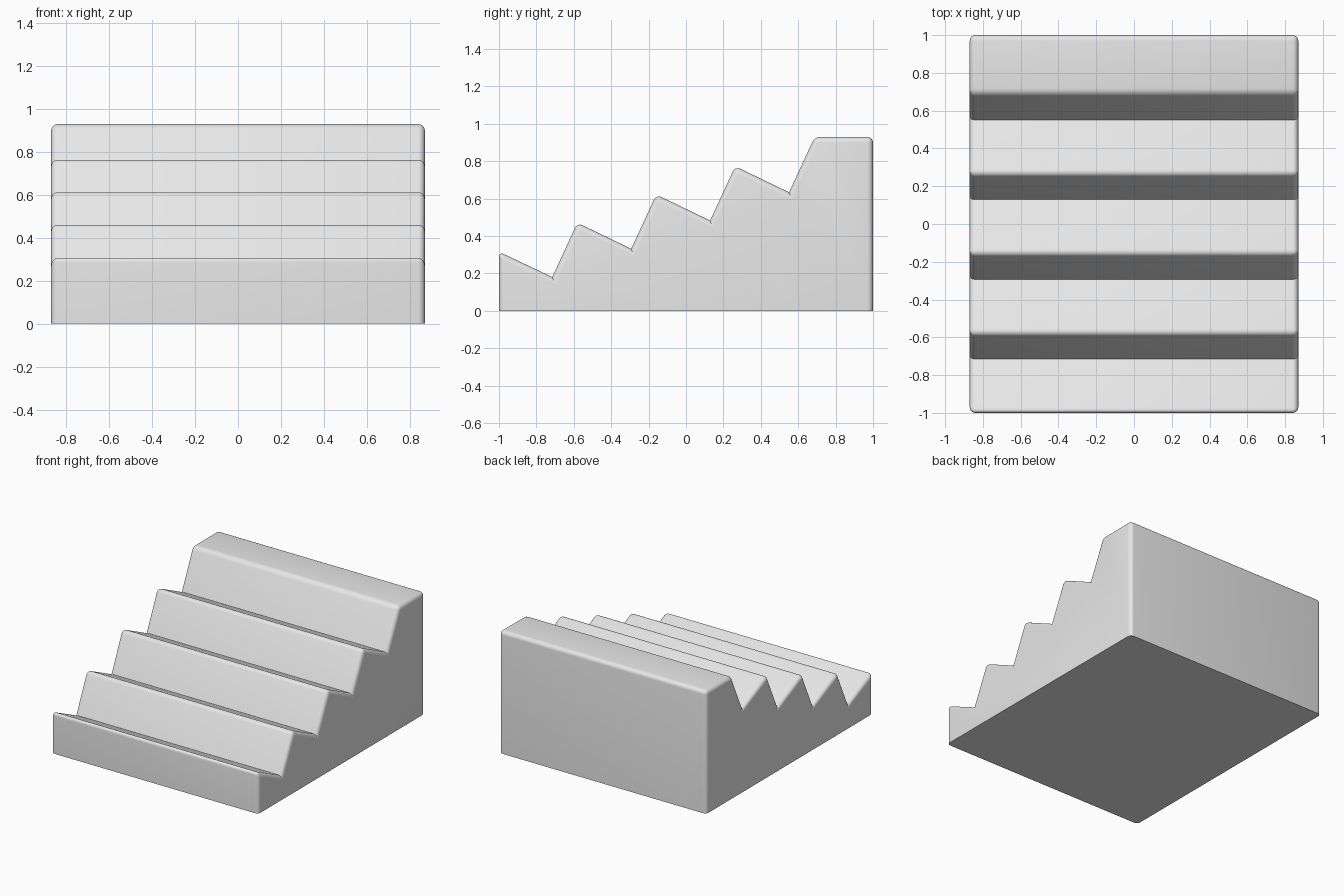
import bpy
import bmesh
import math

cube = bpy.data.objects.get("Cube")
if cube:
    bpy.data.objects.remove(cube, do_unlink=True)

HALF_W, TOP, VALLEYS = 0.87, 0.93, 4
RUN, RISE = 0.422, 0.151            # spacing between steps
VALLEY = (-0.715, 0.181)            # first notch
PEAK = (-0.581, 0.471)              # first crest behind it

# Side profile: raked treads and risers up to a flat top
profile = [(-1, 0), (-1, 0.316)]
notches = set()
for i in range(VALLEYS):
    dy, dz = i * RUN, i * RISE
    notches.add(len(profile))
    profile.append((VALLEY[0] + dy, VALLEY[1] + dz))
    if i < VALLEYS - 1:
        profile.append((PEAK[0] + dy, PEAK[1] + dz))
profile += [(0.688, TOP), (1, TOP), (1, 0)]

# Extrude the profile across the width
bm = bmesh.new()
right = [bm.verts.new((-HALF_W, y, z)) for y, z in profile]
left = [bm.verts.new((HALF_W, y, z)) for y, z in profile]
n = len(profile)
bm.faces.new(right)
bm.faces.new(left[::-1])
for i in range(n):
    j = (i + 1) % n
    bm.faces.new((right[i], left[i], left[j], right[j]))
bmesh.ops.recalc_face_normals(bm, faces=bm.faces)

# Round everything except the base outline and the inner notch lines
notch_pairs = [{right[i], left[i]} for i in notches]
edges = [e for e in bm.edges
         if any(v.co.z > 0.01 for v in e.verts) and set(e.verts) not in notch_pairs]
bmesh.ops.bevel(bm, geom=edges, offset=0.03, offset_type='OFFSET', segments=5,
                profile=0.5, affect='EDGES', clamp_overlap=True)

mesh = bpy.data.meshes.new("stepped_block")
bm.to_mesh(mesh)
bm.free()
block = bpy.data.objects.new("stepped_block", mesh)
bpy.context.collection.objects.link(block)

# Plain grey finish
grey = bpy.data.materials.new("light_grey")
grey.use_nodes = True
colour = (0.8, 0.8, 0.8, 1)
grey.diffuse_color = colour
grey.node_tree.nodes["Principled BSDF"].inputs["Base Color"].default_value = colour
mesh.materials.append(grey)

bpy.context.view_layer.objects.active = block
block.select_set(True)
bpy.ops.object.shade_smooth_by_angle(angle=math.radians(30))
